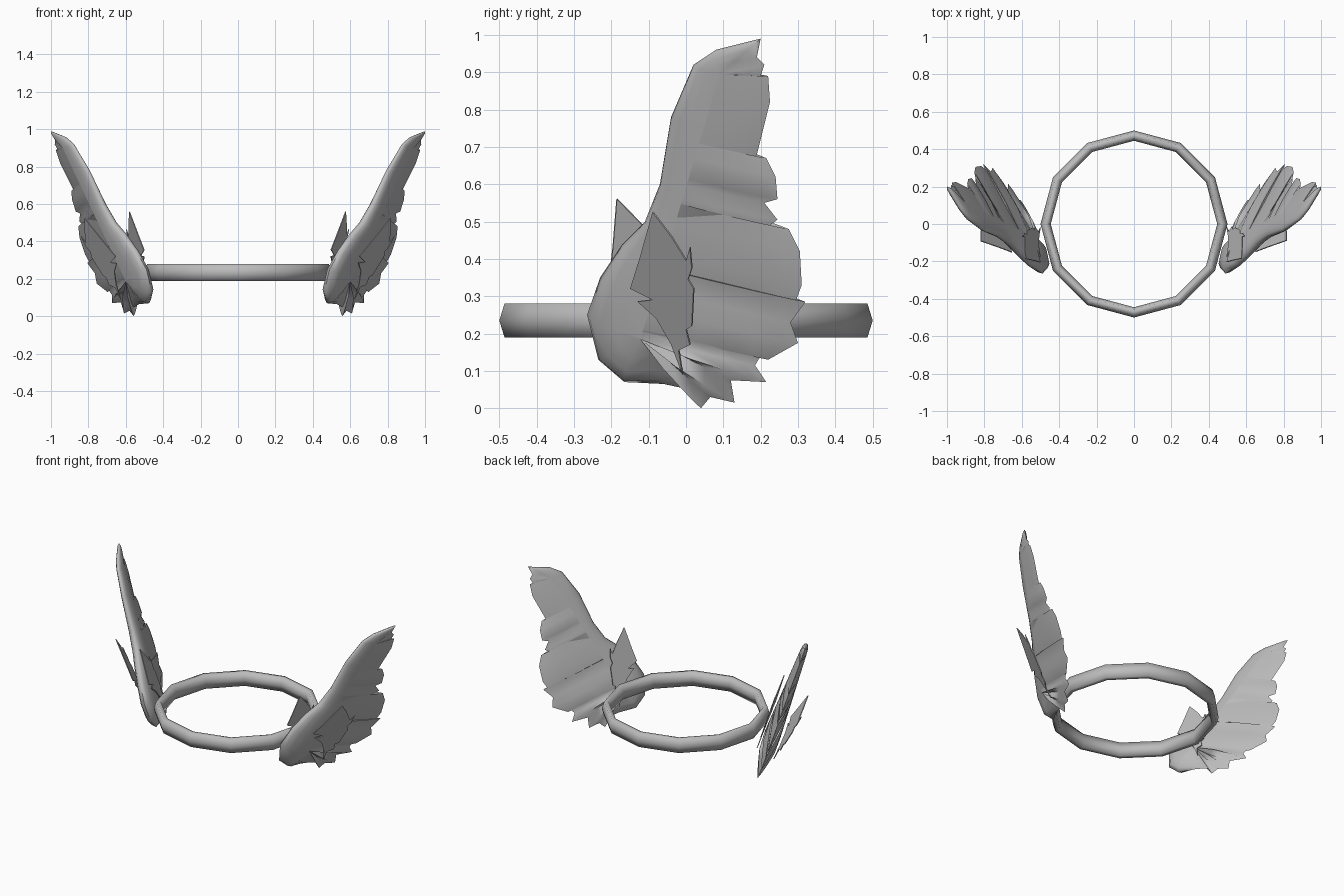
import bpy, bmesh, math
from mathutils import Vector

if "Cube" in bpy.data.objects:
    bpy.data.objects.remove(bpy.data.objects["Cube"], do_unlink=True)

grey = bpy.data.materials.new("plain_grey")
grey.use_nodes = True
GREY = (0.5, 0.5, 0.5, 1)
grey.diffuse_color = GREY
grey.node_tree.nodes["Principled BSDF"].inputs["Base Color"].default_value = GREY


def finish(obj, angle):
    obj.data.materials.append(grey)
    bpy.ops.object.select_all(action="DESELECT")
    obj.select_set(True)
    bpy.context.view_layer.objects.active = obj
    bpy.ops.object.shade_smooth_by_angle(angle=math.radians(angle))


def to_object(name, bm, angle):
    bmesh.ops.remove_doubles(bm, verts=bm.verts[:], dist=0.0005)
    bmesh.ops.recalc_face_normals(bm, faces=bm.faces[:])
    mesh = bpy.data.meshes.new(name)
    bm.to_mesh(mesh)
    bm.free()
    obj = bpy.data.objects.new(name, mesh)
    bpy.context.collection.objects.link(obj)
    finish(obj, angle)


# Wings lie on a slanted plane, given by depth and height
def on_plane(y, z):
    return Vector((0.536 + 0.52 * y + 0.364 * z, y, z))


NORMAL = Vector((1, -0.52, -0.364)).normalized()

# Leading edge from tip down to the base, then feathered trailing edge back up
LEADING = [(.2, .99), (.08, .96), (.02, .92), (-.04, .78), (-.07, .6), (-.11, .5),
           (-.17, .44), (-.23, .35), (-.265, .25), (-.235, .13), (-.165, .07)]
TRAILING = [(-.06, .065), (.01, .05), (.04, 0), (.065, .03), (.13, .015), (.12, .075),
            (.215, .07), (.185, .115), (.2, .14), (.22, .13), (.3, .175), (.28, .23),
            (.32, .285), (.295, .29), (.31, .33), (.305, .42), (.275, .48), (.19, .465),
            (.245, .505), (.21, .55), (.245, .56), (.24, .62), (.215, .67), (.16, .62),
            (.19, .68), (.225, .82), (.22, .89), (.2, .89), (.21, .92), (.19, .94)]
OUTLINE = [Vector(p) for p in LEADING + TRAILING]
SPINE_LOW, SPINE_HIGH = Vector((-.1, .2)), Vector((.1, .9))
STEPS = (0, 0.1, 0.3, 0.6, 1)


def spine_point(p):
    axis = SPINE_HIGH - SPINE_LOW
    s = min(1, max(0, (p - SPINE_LOW).dot(axis) / axis.length_squared))
    return s, SPINE_LOW + axis * s


def wing(name, mirror):
    bm = bmesh.new()
    n = len(OUTLINE)
    reach = [(p - spine_point(p)[1]).length for p in OUTLINE]
    for side in (1, -1):
        rings = []
        for t in STEPS:
            ring = []
            for i, p in enumerate(OUTLINE):
                s, core = spine_point(p)
                blunt = math.sqrt(1 - (1 - t) ** 2)
                profile = blunt if i < len(LEADING) else t ** 0.8
                # Feather ridges: tips thicker, notches thinner
                if len(LEADING) <= i and t < 1:
                    ridge = reach[i] - (reach[i - 1] + reach[(i + 1) % n]) / 2
                    profile *= min(1.4, max(0.5, 1 + 8 * ridge))
                half = (0.05 * (1 - s) + 0.022 * s) * profile
                q = p.lerp(core, t)
                v = on_plane(q.x, q.y) + NORMAL * half * side
                ring.append(bm.verts.new((v.x * mirror, v.y, v.z)))
            rings.append(ring)
        for a, b in zip(rings, rings[1:]):
            for i in range(n):
                j = (i + 1) % n
                bm.faces.new((a[i], a[j], b[j], b[i]))
    to_object(name, bm, 75)


# Small ragged feather tufts on both sides of each wing
TUFT = [(-.15, .32), (-.125, .4), (-.09, .525), (-.04, .46), (0, .395), (.01, .43),
        (.015, .375), (.005, .345), (.02, .32), (.015, .22), (0, .21), (.01, .17),
        (-.02, .155), (-.01, .09), (-.04, .17), (-.08, .24), (-.13, .285), (-.09, .29)]


def tuft(name, mirror, outer):
    bm = bmesh.new()
    verts = []
    for y, z in TUFT:
        if outer:
            offset = 0.05 + 0.22 * (z - 0.2) + 0.25 * (y + 0.15)
        else:
            offset = -0.06 - 0.1 * (y + 0.15)
            y, z = y - 0.04 - 0.2 * (z - 0.25), z + 0.035
        v = on_plane(y, z)
        verts.append(bm.verts.new(((v.x + offset) * mirror, v.y, v.z)))
    face = bm.faces.new(verts)
    face.normal_update()
    # Give the sheet a little thickness
    shift = face.normal * 0.005
    extruded = bmesh.ops.extrude_face_region(bm, geom=[face], use_keep_orig=True)
    moved = [e for e in extruded["geom"] if isinstance(e, bmesh.types.BMVert)]
    bmesh.ops.translate(bm, verts=moved, vec=shift)
    bmesh.ops.triangulate(bm, faces=bm.faces[:])
    to_object(name, bm, 30)


for label, mirror in (("left", 1), ("right", -1)):
    wing(label + "_wing", mirror)
    tuft(label + "_outer_tuft", mirror, True)
    tuft(label + "_inner_tuft", mirror, False)

# Twelve-sided head ring with a tall hexagonal section
bpy.ops.mesh.primitive_torus_add(major_segments=12, minor_segments=6, major_radius=0.4725,
                                 minor_radius=0.0275, location=(0, 0, 0.235))
head_ring = bpy.context.object
head_ring.name = "head_ring"
for v in head_ring.data.vertices:
    v.co.z *= 1.89
finish(head_ring, 80)
